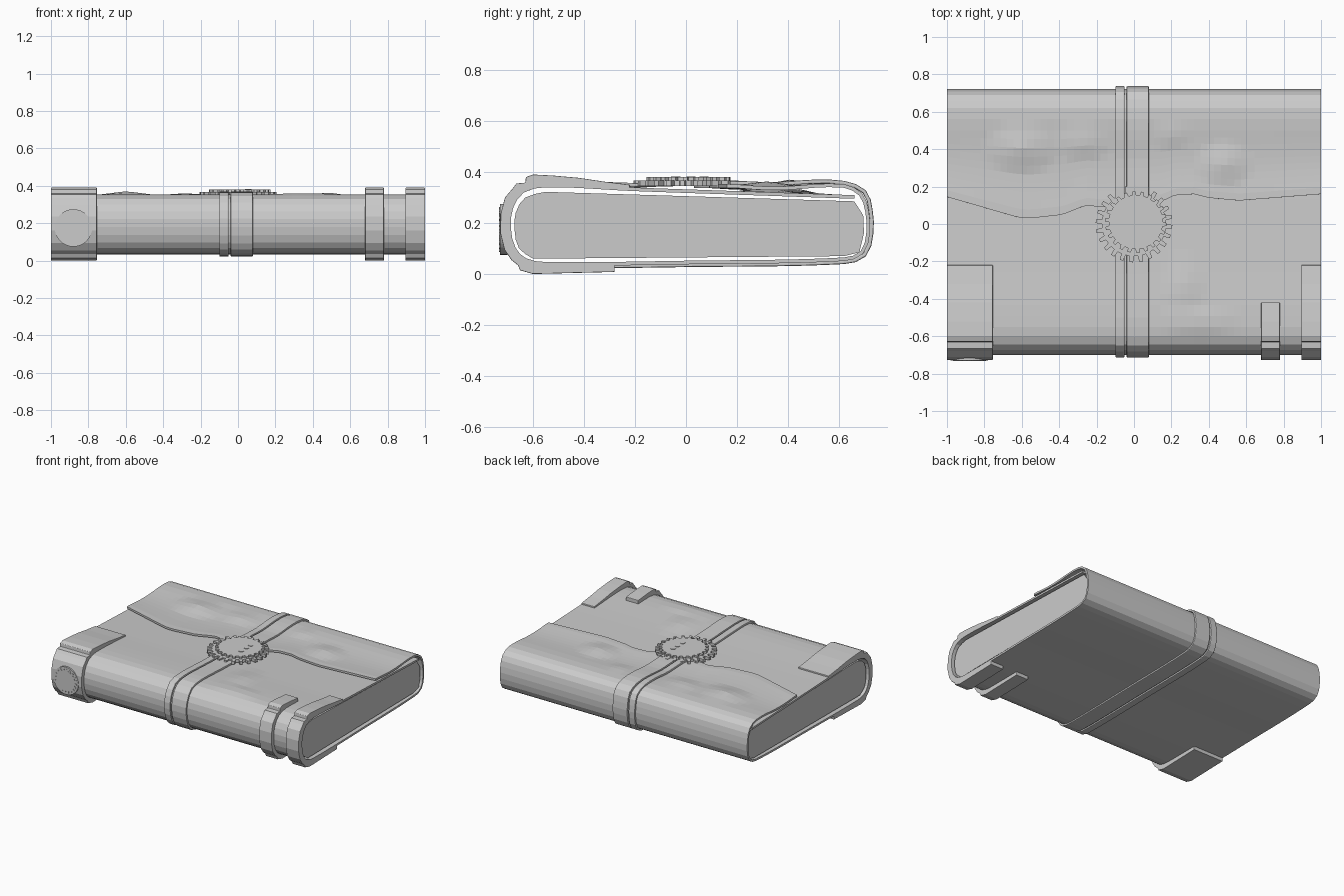
import bpy
import bmesh
import math
from mathutils import Vector, Matrix

default_cube = bpy.data.objects.get("Cube")
if default_cube:
    bpy.data.objects.remove(default_cube, do_unlink=True)

# One plain grey for the whole model
grey = bpy.data.materials.new("plain_grey")
grey.use_nodes = True
colour = (0.6, 0.6, 0.6, 1)
grey.diffuse_color = colour
grey.node_tree.nodes["Principled BSDF"].inputs["Base Color"].default_value = colour


def finish(name, bm):
    """Turn a bmesh into a named, coloured object."""
    bmesh.ops.recalc_face_normals(bm, faces=bm.faces)
    mesh = bpy.data.meshes.new(name)
    bm.to_mesh(mesh)
    bm.free()
    mesh.materials.append(grey)
    obj = bpy.data.objects.new(name, mesh)
    bpy.context.scene.collection.objects.link(obj)
    return obj


def thicken(obj, thickness):
    mod = obj.modifiers.new("thickness", "SOLIDIFY")
    mod.thickness = thickness
    mod.offset = 0


def soften(obj, width):
    mod = obj.modifiers.new("soft_edges", "BEVEL")
    mod.width = width
    mod.segments = 2
    mod.limit_method = "ANGLE"
    mod.angle_limit = math.radians(50)


def smooth_path(points, closed=False, step=0.07):
    """Run a rounded curve through the points, with extra points on long runs."""
    pts = [Vector(p) for p in points]
    n = len(pts)
    pick = (lambda i: pts[i % n]) if closed else (lambda i: pts[max(0, min(n - 1, i))])
    result = []
    for i in range(n if closed else n - 1):
        a, b, c, d = (pick(i + k) for k in (-1, 0, 1, 2))
        length = (c - b).length
        start = (c - a).normalized() * length
        end = (d - b).normalized() * length
        count = max(2, math.ceil(length / step))
        for k in range(count):
            t = k / count
            u = 1 - t
            result.append(b * u * u * (1 + 2 * t) + start * t * u * u
                          + c * t * t * (3 - 2 * t) - end * t * t * u)
    if not closed:
        result.append(pts[-1])
    return result


def grid(name, columns, closed=False):
    """Skin a list of equal-length point columns with quads."""
    bm = bmesh.new()
    cols = [[bm.verts.new(p) for p in col] for col in columns]
    for left, right in zip(cols, cols[1:]):
        rows = len(left)
        for j in range(rows if closed else rows - 1):
            k = (j + 1) % rows
            bm.faces.new((left[j], right[j], right[k], left[k]))
    return finish(name, bm)


def extrude_x(name, outline, x0, x1):
    """Extrude a closed side profile (y, z) across the width."""
    bm = bmesh.new()
    face = bm.faces.new([bm.verts.new((x0, y, z)) for y, z in outline])
    moved = bmesh.ops.extrude_face_region(bm, geom=[face])["geom"]
    verts = [v for v in moved if isinstance(v, bmesh.types.BMVert)]
    bmesh.ops.translate(bm, verts=verts, vec=(x1 - x0, 0, 0))
    return finish(name, bm)


def gear(name, teeth, root, tip, depth, matrix):
    """Flat toothed disc; with no teeth it is a plain disc."""
    bm = bmesh.new()
    if teeth:
        ring = []
        for i in range(teeth):
            for offset, radius in ((0.0, root), (0.45, root), (0.55, tip), (0.9, tip)):
                ring.append((radius, math.tau * (i + offset) / teeth))
    else:
        ring = [(tip, math.tau * i / 32) for i in range(32)]
    face = bm.faces.new([bm.verts.new((r * math.cos(a), r * math.sin(a), 0)) for r, a in ring])
    moved = bmesh.ops.extrude_face_region(bm, geom=[face])["geom"]
    verts = [v for v in moved if isinstance(v, bmesh.types.BMVert)]
    bmesh.ops.translate(bm, verts=verts, vec=(0, 0, depth))
    bmesh.ops.transform(bm, matrix=matrix, verts=bm.verts)
    return finish(name, bm)


# Torn flap edge, as (x, y)
torn = [(-1, .145), (-.62, .035), (-.56, .03), (-.38, .05), (-.26, .1), (-.17, .09),
        (.15, .12), (.22, .155), (.32, .16), (.4, .14), (.56, .125), (.75, .14), (1, .16)]


def torn_edge(x):
    for (xa, ya), (xb, yb) in zip(torn, torn[1:]):
        if x <= xb:
            return ya + (yb - ya) * (x - xa) / (xb - xa)
    return torn[-1][1]


# Creases in the leather: x, y, half width, half depth, height
creases = [(-.6, .4, .2, .13, .025), (-.28, .43, .16, .1, .014), (.48, .32, .15, .12, .022),
           (.35, -.52, .22, .08, .01), (.27, -.32, .12, .16, .012), (.2, .47, .1, .08, .008)]


def crease(x, y):
    return max(h * max(0, 1 - math.hypot((x - cx) / w, (y - cy) / d))
               for cx, cy, w, d, h in creases)


# Wrapped cover: under the flap, round the spine, along the base and over the fold
cover_path = smooth_path([
    (.66, .302), (.2, .318), (-.2, .332), (-.55, .347), (-.64, .325), (-.685, .26),
    (-.694, .18), (-.675, .1), (-.63, .055), (-.55, .04), (0, .045), (.62, .058),
    (.69, .085), (.714, .16), (.71, .245), (.685, .312), (.62, .345), (.5, .345)])
flap_start = cover_path[-1]
flap_rows = 10
columns = []
for i in range(57):
    x = -1 + i / 28
    column = list(cover_path)
    for row in range(1, flap_rows + 1):
        t = row / flap_rows
        y = flap_start.x + (torn_edge(x) - flap_start.x) * t
        z = flap_start.y - 0.009 * math.sin(math.pi * min(1, t * 1.1))
        column.append(Vector((y, z)))
    columns.append([(x, p.x, p.y + (crease(x, p.x) if p.y > 0.3 else 0)) for p in column])
thicken(grid("wrapped_cover", columns), 0.014)

# Page block
pages = smooth_path([(-.55, .322), (-.63, .3), (-.668, .24), (-.672, .17), (-.655, .1),
                     (-.6, .06)])
pages += [Vector(p) for p in ((.62, .07), (.68, .085), (.698, .16), (.695, .23), (.66, .285))]
extrude_x("page_block", pages, -0.985, 0.985)

# Two bands tied round the middle
band_path = smooth_path([
    (.5, .362), (.35, .352), (.2, .357), (.05, .355), (-.2, .349), (-.4, .357), (-.55, .36),
    (-.645, .34), (-.695, .265), (-.705, .18), (-.685, .095), (-.64, .045), (-.55, .031),
    (0, .035), (.62, .047), (.7, .075), (.727, .16), (.724, .25), (.7, .322), (.62, .357)],
    closed=True)
for name, x0, x1 in (("narrow_band", -.1, -.05), ("wide_band", -.04, .08)):
    band = grid(name, [[(x, p.x, p.y) for p in band_path] for x in (x0, x1)], closed=True)
    thicken(band, 0.016)
    soften(band, 0.005)

# Clasps hooked over the spine, with a notch between plate and curve
hook = [(-.6, .39), (-.628, .38), (-.63, .358), (-.665, .355), (-.68, .335), (-.71, .3),
        (-.727, .235), (-.728, .16), (-.712, .095), (-.685, .055), (-.66, .035), (-.65, .014),
        (-.6, 0), (-.28, .008)]
lining = [(-.28, .04), (-.55, .036), (-.63, .05), (-.68, .1), (-.697, .18), (-.688, .26),
          (-.64, .328), (-.55, .35)]
plate_top = [(-.22, .35), (-.32, .362), (-.42, .377), (-.52, .386)]
for name, x0, x1, reach in (("corner_clasp", -1, -.755, -.22), ("small_clasp", .68, .78, -.42),
                            ("end_clasp", .895, 1, -.22)):
    outline = [p for p in plate_top if p[0] <= reach] + hook + lining
    outline.append((reach, 0.332 if reach > -.3 else 0.34))
    soften(extrude_x(name, outline, x0, x1), 0.003)

# Gear seal on the flap
gear("seal_gear", 24, .172, .205, .022, Matrix.Translation((0, 0, .345)))
gear("seal_inner_gear", 22, .145, .165, .018, Matrix.Translation((.01, .01, .362)))
for i, y in enumerate((.07, .02, -.04)):
    gear(f"seal_stud_{i}", 0, 0, .018, .004, Matrix.Translation((.055, y, .379)))

# Medallion on the spine
facing = Matrix.Rotation(math.pi / 2, 4, "X")
gear("medallion", 0, 0, .1, .03, Matrix.Translation((-.88, -.7, .175)) @ facing)
gear("medallion_gear", 20, .075, .088, .006, Matrix.Translation((-.88, -.727, .175)) @ facing)
